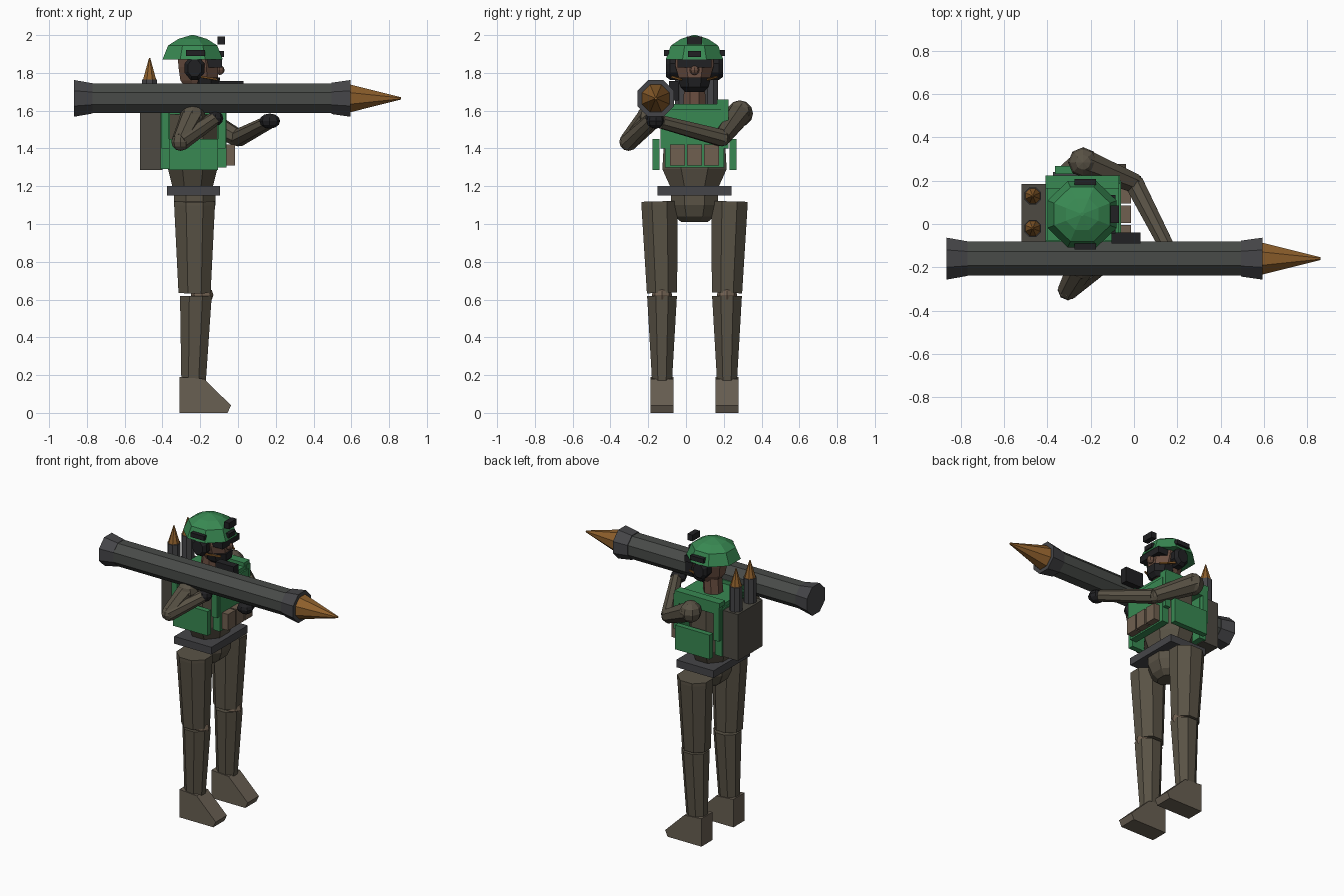
import bpy, bmesh, math
from mathutils import Vector

if "Cube" in bpy.data.objects:
    bpy.data.objects.remove(bpy.data.objects["Cube"])

COLORS = {
    "green": (0.04, 0.25, 0.085), "cloth": (0.10, 0.085, 0.06), "tube": (0.065, 0.07, 0.065),
    "metal": (0.06, 0.06, 0.065), "black": (0.015, 0.015, 0.017), "orange": (0.27, 0.115, 0.025),
    "boot": (0.14, 0.115, 0.085), "skin": (0.15, 0.08, 0.055), "pack": (0.075, 0.068, 0.055),
    "pouch": (0.16, 0.115, 0.08)}
MATS = {}
for key, rgb in COLORS.items():
    MATS[key] = bpy.data.materials.new(key)
    MATS[key].diffuse_color = (*rgb, 1)


def finish(name, bm, mat):
    bmesh.ops.recalc_face_normals(bm, faces=bm.faces)
    me = bpy.data.meshes.new(name)
    bm.to_mesh(me)
    bm.free()
    me.materials.append(MATS[mat])
    ob = bpy.data.objects.new(name, me)
    bpy.context.collection.objects.link(ob)
    return ob


def box(name, mat, x, y, z):
    bm = bmesh.new()
    bmesh.ops.create_cube(bm, size=1)
    for v in bm.verts:
        v.co = [a[0] + (c + 0.5) * (a[1] - a[0]) for c, a in zip(v.co, (x, y, z))]
    return finish(name, bm, mat)


def loft(name, mat, rings, n=8):
    """Rings of (x, y, z, half_width, half_depth) joined along first-to-last direction."""
    bm = bmesh.new()
    d = (Vector(rings[-1][:3]) - Vector(rings[0][:3])).normalized()
    u = Vector((1, 0, 0)) if abs(d.z) > 0.99 else d.cross(Vector((0, 0, 1))).normalized()
    w = d.cross(u)
    k = 1 / math.cos(math.pi / n)
    loops = []
    for x, y, z, a, b in rings:
        loops.append([bm.verts.new(Vector((x, y, z)) + u * a * k * math.cos(t) + w * b * k * math.sin(t))
                      for t in (math.tau * (i + 0.5) / n for i in range(n))])
    for l0, l1 in zip(loops, loops[1:]):
        for i in range(n):
            j = (i + 1) % n
            bm.faces.new((l0[i], l0[j], l1[j], l1[i]))
    bm.faces.new(loops[0])
    bm.faces.new(loops[-1])
    return finish(name, bm, mat)


def limb(name, mat, p, q, r0, r1, n=8):
    return loft(name, mat, [(*p, r0, r0), (*q, r1, r1)], n)


def ball(name, mat, c, r, stretch=(1, 1, 1)):
    bm = bmesh.new()
    bmesh.ops.create_uvsphere(bm, u_segments=8, v_segments=6, radius=r)
    for v in bm.verts:
        v.co = Vector([a * s for a, s in zip(v.co, stretch)]) + Vector(c)
    return finish(name, bm, mat)


def extrude_y(name, mat, profile, y0, y1):
    bm = bmesh.new()
    a, b = ([bm.verts.new((x, y, z)) for x, z in profile] for y in (y0, y1))
    bm.faces.new(a)
    bm.faces.new(b)
    for i in range(len(a)):
        j = (i + 1) % len(a)
        bm.faces.new((a[i], a[j], b[j], b[i]))
    return finish(name, bm, mat)


CX, CY = -0.24, 0.045

# Legs and boots
for side, s in (("right", -1), ("left", 1)):
    y = CY + s * 0.18
    ym = CY + s * 0.172
    loft(side + "_thigh", "cloth", [(-0.23, ym, 0.635, 0.085, 0.08), (-0.23, y + s * 0.005, 1.10, 0.108, 0.096),
                                    (-0.23, y + s * 0.005, 1.12, 0.108, 0.096)])
    loft(side + "_shin", "cloth", [(-0.235, ym, 0.17, 0.065, 0.053), (-0.223, ym, 0.62, 0.084, 0.079)])
    ball(side + "_knee", "pouch", (-0.19, ym, 0.625), 0.06, (1, 0.9, 0.8))
    extrude_y(side + "_boot", "boot", [(-0.31, 0), (-0.055, 0), (-0.037, 0.04), (-0.18, 0.18), (-0.31, 0.19)],
              ym - 0.06, ym + 0.06)

# Hips, belt and torso
loft("pelvis", "cloth", [(CX + 0.01, CY, 1.01, 0.05, 0.07), (CX + 0.01, CY, 1.04, 0.085, 0.105),
                         (CX + 0.01, CY, 1.10, 0.11, 0.125), (CX + 0.01, CY, 1.16, 0.11, 0.125)])
box("belt", "metal", (-0.375, -0.095), (-0.15, 0.24), (1.15, 1.2))
loft("torso", "cloth", [(CX, CY, 1.19, 0.105, 0.125), (CX, CY, 1.29, 0.13, 0.17),
                        (CX, CY, 1.38, 0.135, 0.165), (CX, CY, 1.60, 0.13, 0.16)])

# Armoured vest
box("front_plate", "green", (-0.11, -0.06), (-0.11, 0.20), (1.30, 1.61))
box("back_plate", "green", (-0.41, -0.36), (-0.11, 0.20), (1.29, 1.61))
box("shoulder_yoke", "green", (-0.40, -0.07), (-0.10, 0.225), (1.58, 1.635))
for side, s in (("right", -1), ("left", 1)):
    ya, yb = sorted((CY + s * 0.185, CY + s * 0.222))
    box(side + "_side_plate", "green", (-0.365, -0.105), (ya, yb), (1.285, 1.45))
    ya, yb = sorted((CY + s * 0.12, CY + s * 0.18))
    box(side + "_shoulder_strap", "green", (-0.41, -0.07), (ya, yb), (1.63, 1.66))
    for nm, x in (("front", (-0.105, -0.065)), ("back", (-0.405, -0.365))):
        ya, yb = sorted((CY + s * 0.14, CY + s * 0.18))
        box(f"{side}_{nm}_vest_edge", "green", x, (ya, yb), (1.40, 1.64))
for i in range(3):
    y = CY - 0.09 + i * 0.09
    box(f"pouch_{i + 1}", "pouch", (-0.07, -0.015), (y - 0.04, y + 0.04), (1.31, 1.42))

# Backpack with spare rockets
box("backpack", "pack", (-0.52, -0.40), (-0.08, 0.185), (1.285, 1.60))
for i, y in enumerate((-0.02, 0.13)):
    loft(f"spare_tube_{i + 1}", "metal", [(-0.468, y, 1.5, 0.039, 0.039), (-0.468, y, 1.765, 0.039, 0.039)])
    loft(f"spare_tip_{i + 1}", "orange", [(-0.468, y, 1.76, 0.036, 0.036), (-0.468, y, 1.88, 0.003, 0.003)])

# Neck and head
loft("neck", "skin", [(CX, CY, 1.58, 0.06, 0.06), (CX + 0.01, CY, 1.76, 0.055, 0.055)])
loft("head", "skin", [(-0.20, CY, 1.70, 0.065, 0.05), (-0.205, CY, 1.76, 0.10, 0.08),
                      (-0.21, CY, 1.83, 0.105, 0.10), (-0.22, CY, 1.90, 0.10, 0.10)])
loft("beard", "black", [(-0.175, CY, 1.70, 0.05, 0.05), (-0.175, CY, 1.725, 0.075, 0.075),
                        (-0.175, CY, 1.775, 0.08, 0.087)])
ball("nose", "skin", (-0.097, CY, 1.815), 0.026)
box("goggles", "black", (-0.165, -0.085), (CY - 0.09, CY + 0.09), (1.828, 1.87))

# Helmet with rails, ear cups and night-sight mount
loft("helmet", "green", [(CX, CY, 1.87, 0.16, 0.153), (CX, CY, 1.945, 0.13, 0.125),
                         (CX, CY, 1.98, 0.075, 0.072), (CX, CY, 2.0, 0.008, 0.008)])
for side, s in (("right", -1), ("left", 1)):
    ya, yb = sorted((CY + s * 0.135, CY + s * 0.162))
    box(side + "_helmet_rail", "black", (-0.275, -0.175), (ya, yb), (1.89, 1.92))
    loft(side + "_ear_cup", "black", [(-0.23, CY + s * 0.085, 1.825, 0.052, 0.062),
                                      (-0.23, CY + s * 0.13, 1.825, 0.052, 0.062),
                                      (-0.23, CY + s * 0.152, 1.825, 0.036, 0.045)])
    limb(side + "_headset_boom", "orange", (-0.20, CY + s * 0.12, 1.78), (-0.11, CY + s * 0.07, 1.765), 0.005, 0.005, 4)
box("night_sight_mount", "black", (-0.108, -0.07), (CY - 0.04, CY + 0.04), (1.95, 1.992))
box("helmet_front_bracket", "black", (-0.115, -0.075), (CY - 0.035, CY + 0.035), (1.885, 1.915))

# Rocket launcher
TY, TZ = -0.16, 1.665
def launcher(name, mat, *sections):
    loft(name, mat, [(x, TY, TZ, r, r) for x, r in sections])
launcher("launcher_tube", "tube", (-0.80, 0.078), (0.53, 0.078))
launcher("rear_flare", "metal", (-0.867, 0.097), (-0.77, 0.08))
launcher("front_flare", "metal", (0.495, 0.083), (0.595, 0.097))
launcher("rocket_tip", "orange", (0.57, 0.076), (0.60, 0.072), (0.863, 0.006))
box("launcher_sight", "black", (-0.105, 0.03), (-0.09, -0.04), (1.655, 1.757))

# Right arm holds the grip beneath the tube
shoulder, elbow, hand = (-0.24, -0.19, 1.565), (-0.305, -0.305, 1.435), (-0.12, -0.175, 1.56)
ball("right_shoulder", "cloth", shoulder, 0.07)
limb("right_upper_arm", "cloth", shoulder, elbow, 0.062, 0.045)
ball("right_elbow", "cloth", elbow, 0.048)
limb("right_forearm", "cloth", elbow, hand, 0.046, 0.034)
ball("right_hand", "black", hand, 0.042)

# Left arm reaches forward to support the tube
shoulder, elbow, hand = (-0.235, 0.285, 1.585), (0.0, 0.19, 1.455), (0.165, -0.13, 1.54)
ball("left_shoulder", "cloth", shoulder, 0.07)
limb("left_upper_arm", "cloth", shoulder, elbow, 0.062, 0.044)
ball("left_elbow", "cloth", elbow, 0.044)
limb("left_forearm", "cloth", elbow, hand, 0.044, 0.034)
ball("left_hand", "black", (0.168, -0.16, 1.545), 0.05, (1.1, 1, 0.8))

for m in bpy.data.materials:
    if m.users and not m.is_grease_pencil:
        m.use_nodes = True
        m.node_tree.nodes["Principled BSDF"].inputs["Base Color"].default_value = m.diffuse_color
